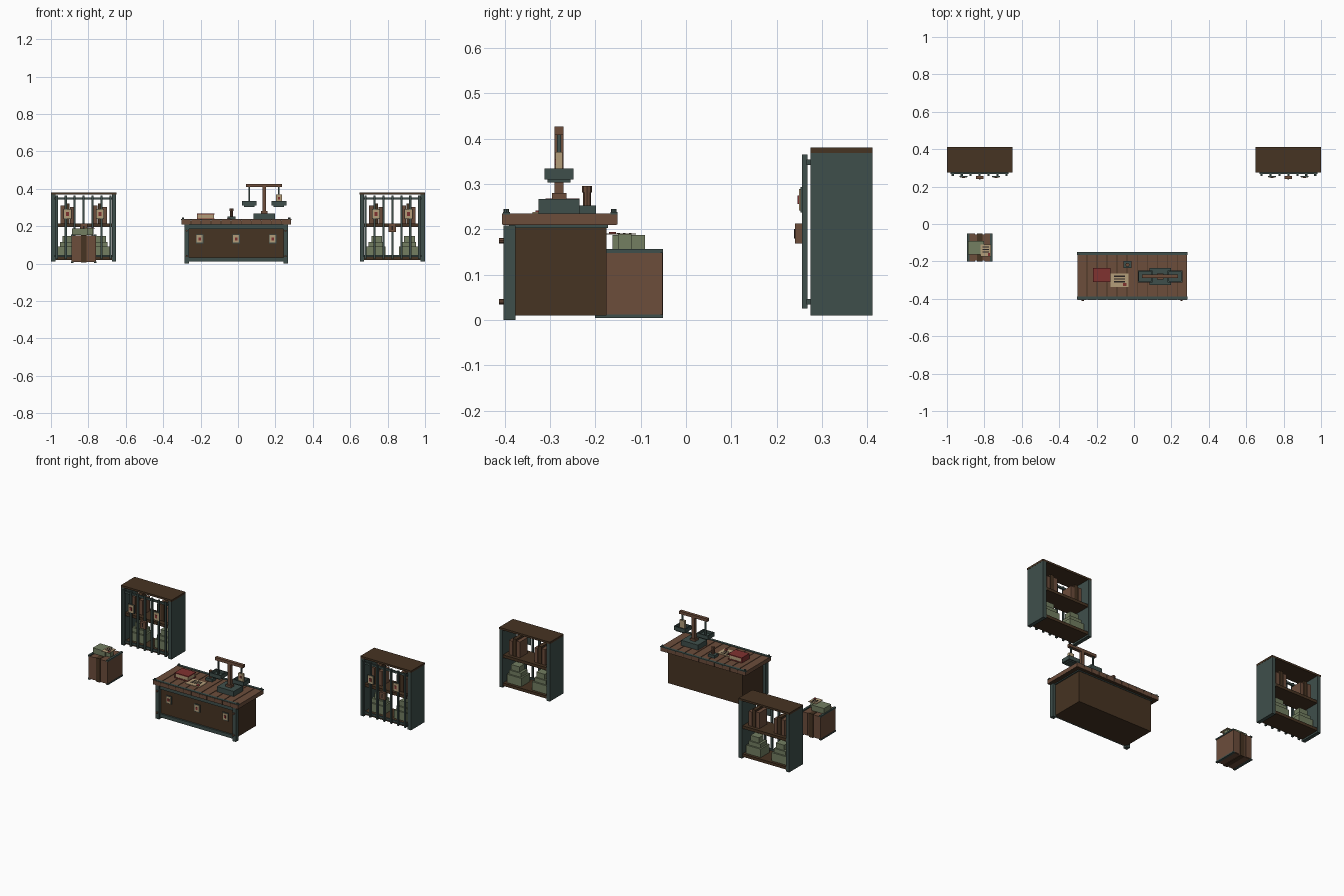
import bpy
import bmesh
from mathutils import Matrix

if "Cube" in bpy.data.objects:
    bpy.data.objects.remove(bpy.data.objects["Cube"])


def make_material(name, rgb):
    lin = [(c / 255 / 12.92 if c < 10 else ((c / 255 + 0.055) / 1.055) ** 2.4) for c in rgb]
    mat = bpy.data.materials.new(name)
    mat.use_nodes = True
    mat.diffuse_color = (*lin, 1)
    mat.node_tree.nodes["Principled BSDF"].inputs["Base Color"].default_value = (*lin, 1)
    return mat


DARK = make_material("dark wood", (70, 51, 34))
WOOD = make_material("red brown wood", (108, 77, 59))
TEAL = make_material("teal iron", (63, 79, 75))
GREEN = make_material("sage cloth", (115, 126, 97))
CREAM = make_material("parchment", (180, 158, 122))
RED = make_material("red leather", (128, 50, 48))
INK = make_material("ink", (38, 32, 30))


def box(name, mat, x, y, z):
    """Box from (low, high) ranges on each axis."""
    bm = bmesh.new()
    bmesh.ops.create_cube(bm, size=1)
    for v in bm.verts:
        for i, r in enumerate((x, y, z)):
            v.co[i] = r[0] if v.co[i] < 0 else r[1]
    return finish(name, mat, bm)


def cyl(name, mat, center, r, depth, axis="Z", sides=8):
    bm = bmesh.new()
    turn = Matrix.Rotation(1.5708, 4, "X") if axis == "Y" else Matrix()
    bmesh.ops.create_cone(bm, cap_ends=True, segments=sides, radius1=r, radius2=r,
                          depth=depth, matrix=Matrix.Translation(center) @ turn)
    return finish(name, mat, bm)


def finish(name, mat, bm):
    mesh = bpy.data.meshes.new(name)
    bm.to_mesh(mesh)
    bm.free()
    mesh.materials.append(mat)
    obj = bpy.data.objects.new(name, mesh)
    bpy.context.collection.objects.link(obj)
    return obj


def around(c, half):
    return (c - half, c + half)


def tag(name, x, y, z, w, h):
    """Upright label on an iron plate with a red seal, facing the front."""
    box(name + "_plate", TEAL, around(x, w / 2 + .004), (y - .004, y), around(z, h / 2 + .004))
    box(name + "_paper", CREAM, around(x, w / 2), (y - .007, y - .004), around(z, h / 2))
    box(name + "_seal", RED, around(x, w / 5), (y - .010, y - .007), around(z, h / 5))


def cabinet(side, cx):
    n = side + "_cabinet_"
    back, front = .411, .275
    box(n + "top", DARK, around(cx, .175), (front, back), (.368, .38))
    for s in (-1, 1):
        box(n + "side", TEAL, around(cx + s * .1625, .0115), (front, back), (.01, .368))
    for z in (.02, .195):
        box(n + "shelf", DARK, around(cx, .152), (front + .005, back - .004), (z, z + .018))
    # barred front
    for i in range(7):
        box(n + "bar", TEAL, around(cx + (i - 3) * .048, .0055), (.256, .268), (.025, .365))
    for z in (.04, .348):
        box(n + "bar_rail", TEAL, around(cx, .155), (.266, .277), around(z, .006))
    box(n + "lock", WOOD, around(cx, .02), (.24, .256), (.168, .213))
    box(n + "keyhole", INK, around(cx, .004), (.238, .24), (.18, .2))
    for s in (-1, 1):
        x = cx + s * .087
        tag(n + "tag", x, .256, .265, .036, .048)
        # ledgers above
        for k, (h, mat) in enumerate(((.098, WOOD), (.108, DARK), (.09, WOOD))):
            box(n + "ledger", mat, around(x + (k - 1) * .026, .0115), (.31, .385), (.213, .213 + h))
        # stacked parcels below
        box(n + "parcel_low", GREEN, around(x, .05), (.305, .39), (.038, .09))
        box(n + "parcel_mid", GREEN, around(x, .04), (.315, .38), (.09, .115))
        box(n + "parcel_top", GREEN, around(x + .004, .029), (.325, .372), (.115, .148))


cabinet("left", .825)
cabinet("right", -.825)

# counter body and iron frame
mid = -.01
box("counter_body", DARK, around(mid, .258), (-.385, -.175), (.01, .205))
box("counter_under_trim", TEAL, around(mid, .265), (-.39, -.172), (.203, .209))
for s in (-1, 1):
    x = mid + s * .264
    box("counter_post", TEAL, around(x, .012), (-.402, -.376), (0, .208))
    for z in (.04, .175):
        cyl("post_rivet", WOOD, (x, -.405, z), .006, .014, "Y")
for z in (.022, .197):
    box("counter_rail", TEAL, around(mid, .255), (-.395, -.38), around(z, .011))
for x in (-.205, mid, .185):
    tag("counter_tag", x, -.385, .132, .032, .04)

# counter top of planks with iron edging
box("counter_top_core", DARK, around(mid, .292), (-.404, -.153), (.209, .23))
step = .59 / 11
for i in range(11):
    box("plank", WOOD, around(mid + (i - 5) * step, step / 2 - .002), (-.406, -.151), (.21, .235))
for y in (-.396, -.159):
    box("edge_strip", TEAL, around(mid, .295), around(y, .008), (.233, .238))
    for s in (-1, 1):
        cyl("edge_stud", TEAL, (mid + s * .284, y, .24), .006, .01)

# red account book
box("book_lower_cover", RED, (-.22, -.125), (-.31, -.235), (.235, .24))
box("book_pages", CREAM, (-.217, -.128), (-.307, -.238), (.24, .262))
box("book_spine", RED, (-.22, -.216), (-.31, -.235), (.24, .262))
box("book_cover", RED, (-.22, -.125), (-.31, -.235), (.262, .268))


def sheet(name, x, y, z):
    """Flat written page with a seal."""
    box(name, CREAM, x, y, (z, z + .003))
    w, d = x[1] - x[0], y[1] - y[0]
    for k in (.8, .6, .4):
        box(name + "_line", INK, (x[0] + .18 * w, x[1] - .2 * w),
            around(y[0] + k * d, .003), (z + .003, z + .004))
    box(name + "_seal", RED, around(x[1] - .2 * w, .1 * w), around(y[0] + .2 * d, .008), (z + .003, z + .006))


sheet("contract", (-.125, -.03), (-.338, -.265), .235)

# hand stamp
box("stamp_base", TEAL, around(-.035, .022), (-.236, -.199), (.235, .252))
cyl("stamp_handle", WOOD, (-.035, -.218, .27), .009, .04)
cyl("stamp_knob", WOOD, (-.035, -.218, .288), .011, .014)

# balance scale
sx, sy = .14, -.28
box("scale_base", TEAL, around(sx, .058), around(sy, .045), (.235, .267))
box("scale_foot", WOOD, around(sx, .018), around(sy, .016), (.267, .28))
box("scale_column", WOOD, around(sx, .01), around(sy, .01), (.267, .41))
box("scale_beam", WOOD, around(sx, .096), around(sy, .01), (.408, .426))
for s in (-1, 1):
    x = sx + s * .079
    box("pan_hanger", TEAL, around(x, .004), around(sy, .004), (.312, .408))
    box("pan_foot", TEAL, around(x, .028), around(sy, .025), (.303, .312))
    box("pan_floor", TEAL, around(x, .039), around(sy, .032), (.31, .318))
    for t in (-1, 1):
        box("pan_rim", TEAL, around(x + t * .036, .003), around(sy, .032), (.312, .334))
        box("pan_rim", TEAL, around(x, .039), around(sy + t * .029, .003), (.312, .334))
box("weighed_parcel", CREAM, around(sx + .079, .017), around(sy, .008), (.318, .37))
box("parcel_seal", RED, around(sx + .079, .006), around(sy - .009, .001), (.342, .355))

# crate with straps
cx, cy = -.825, -.126
box("crate_body", WOOD, around(cx, .066), around(cy, .07), (.008, .15))
box("crate_strap", DARK, around(cx, .014), around(cy, .075), (.005, .153))
for s in (-1, 1):
    for t in (-1, 1):
        box("crate_slat", WOOD, around(cx + s * .045, .02), around(cy + t * .071, .003), (.01, .15))
    for z in (.008, .152):
        box("crate_edge", TEAL, around(cx + s * .062, .007), around(cy, .075), around(z, .004))
box("crate_parcel", GREEN, (-.887, -.803), (-.162, -.09), (.153, .187))
box("page_support", GREEN, (-.803, -.775), (-.15, -.12), (.153, .188))
sheet("delivery_note", (-.82, -.765), (-.175, -.11), .188)
